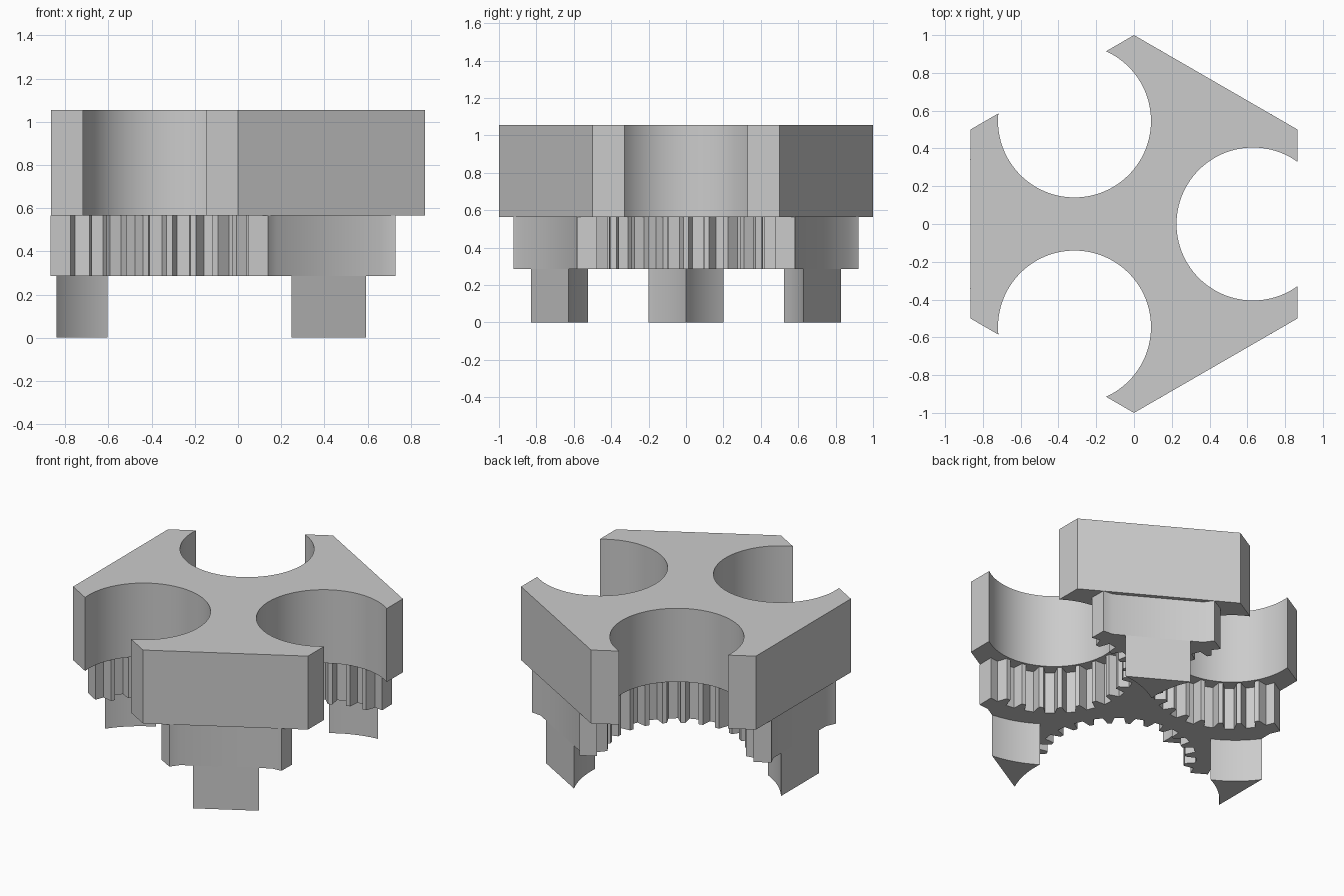
import bpy
import bmesh
from math import radians, degrees, sin, cos, acos, atan2, hypot
from mathutils import Matrix, Vector

cube = bpy.data.objects.get("Cube")
if cube:
    bpy.data.objects.remove(cube, do_unlink=True)

grey = bpy.data.materials.new("light_grey")
grey.use_nodes = True
colour = (0.6, 0.6, 0.6, 1)
grey.diffuse_color = colour
grey.node_tree.nodes["Principled BSDF"].inputs["Base Color"].default_value = colour

BAY = 0.63  # distance of each round bay from the middle


def prism(name, outline, z0, z1):
    """Extrude a counter-clockwise outline between two heights."""
    bm = bmesh.new()
    face = bm.faces.new([bm.verts.new((p[0], p[1], z0)) for p in outline])
    ext = bmesh.ops.extrude_face_region(bm, geom=[face], use_keep_orig=True)
    top = [v for v in ext["geom"] if isinstance(v, bmesh.types.BMVert)]
    bmesh.ops.translate(bm, verts=top, vec=(0, 0, z1 - z0))
    bmesh.ops.recalc_face_normals(bm, faces=bm.faces)
    mesh = bpy.data.meshes.new(name)
    bm.to_mesh(mesh)
    bm.free()
    mesh.materials.append(grey)
    obj = bpy.data.objects.new(name, mesh)
    bpy.context.collection.objects.link(obj)
    bpy.ops.object.select_all(action="DESELECT")
    obj.select_set(True)
    bpy.context.view_layer.objects.active = obj
    bpy.ops.object.shade_smooth_by_angle(angle=radians(25))
    return obj


def turned(points, angle):
    rot = Matrix.Rotation(radians(angle), 2)
    return [rot @ Vector(p) for p in points]


def on_bay(radius, angle):
    return (BAY + radius * cos(radians(angle)), radius * sin(radians(angle)))


def three_arms(arm, bay):
    """Alternate bay and arm outlines around the middle."""
    pts = []
    for k in range(3):
        pts += turned(bay, 120 * k) + turned(arm, 120 * k + 60)
    return pts


# Upper plate: hexagon with three smooth round bays
R = 0.405
start = degrees(acos((0.866 - BAY) / R))
steps = 72
bay = [on_bay(R, 360 - start - (360 - 2 * start) * i / steps) for i in range(steps + 1)]
prism("upper_plate", three_arms([(0.866, -0.5), (0.866, 0.5)], bay), 0.565, 1.055)

# Middle layer: toothed bays and arms with flared ends
ROOT, TIP, TEETH = 0.485, 0.42, 13
start = degrees(acos((0.73 - BAY) / ROOT))
pitch = (360 - 2 * start) / (TEETH + 0.45)
toothed = [on_bay(ROOT, -start)]
for i in range(TEETH):
    for frac, r in ((0.45, ROOT), (0.6, TIP), (0.85, TIP), (1.0, ROOT)):
        toothed.append(on_bay(r, -start - (i + frac) * pitch))
toothed.append(on_bay(ROOT, start))
arm = [(0.868, -0.34), (0.84, -0.277), (0.84, 0.277), (0.868, 0.34)]
prism("gear_layer", three_arms(arm, toothed), 0.285, 0.565)

# Legs: flat outside, two hollow sides meeting in an inner edge
centre = Vector((BAY * cos(radians(60)), BAY * sin(radians(60))))
inner, outer = Vector((0.605, 0)), Vector((0.84, 0.2))
a0 = atan2(*(inner - centre).yx)
a1 = atan2(*(outer - centre).yx)
r0, r1 = (inner - centre).length, (outer - centre).length
side = []
for i in range(17):
    t = i / 16
    r, a = r0 + (r1 - r0) * t, a0 + (a1 - a0) * t
    side.append((centre.x + r * cos(a), centre.y + r * sin(a)))
leg = [(x, -y) for x, y in side] + side[:0:-1]
for name, angle in (("back_leg", 60), ("right_leg", 180), ("front_leg", 300)):
    prism(name, turned(leg, angle), 0, 0.285)
